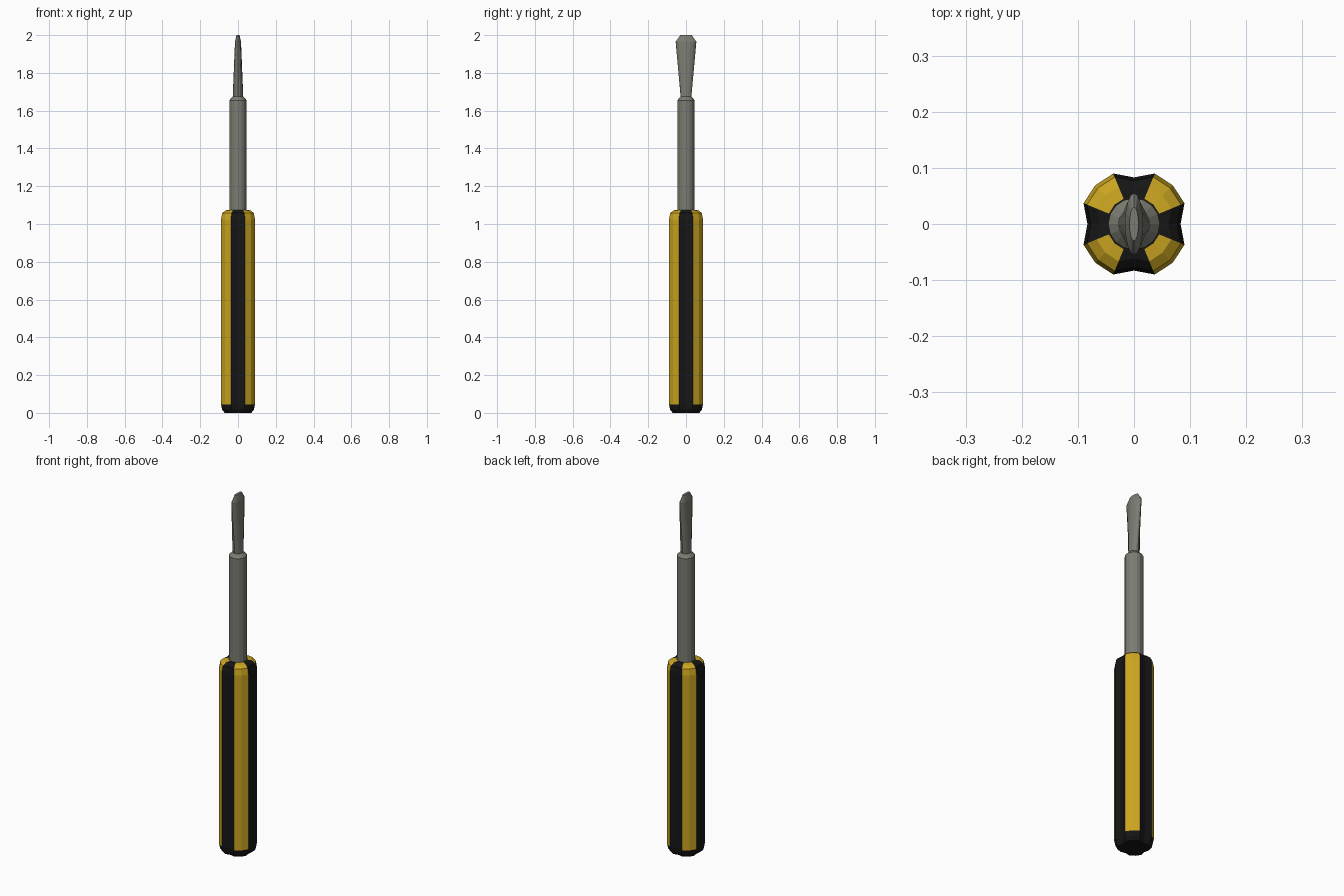
import bpy
import bmesh
from math import cos, sin, pi

if "Cube" in bpy.data.objects:
    bpy.data.objects.remove(bpy.data.objects["Cube"])


def material(name, color):
    m = bpy.data.materials.new(name)
    m.diffuse_color = color
    m.use_nodes = True
    m.node_tree.nodes["Principled BSDF"].inputs["Base Color"].default_value = m.diffuse_color
    return m


def loft(name, rings, mats=(), pick=None):
    """Skin a stack of equal-sized rings and cap both ends."""
    bm = bmesh.new()
    rows = [[bm.verts.new(p) for p in ring] for ring in rings]
    n = len(rows[0])
    for k in range(len(rows) - 1):
        for i in range(n):
            j = (i + 1) % n
            f = bm.faces.new((rows[k][i], rows[k][j], rows[k + 1][j], rows[k + 1][i]))
            if pick:
                f.material_index = pick(k, i)
    bm.faces.new(rows[0][::-1])
    bm.faces.new(rows[-1])
    bmesh.ops.recalc_face_normals(bm, faces=bm.faces[:])
    mesh = bpy.data.meshes.new(name)
    bm.to_mesh(mesh)
    bm.free()
    for m in mats:
        mesh.materials.append(m)
    obj = bpy.data.objects.new(name, mesh)
    bpy.context.collection.objects.link(obj)
    return obj


def ellipse(rx, ry, z, n=16):
    return [(rx * cos(2 * pi * i / n), ry * sin(2 * pi * i / n), z) for i in range(n)]


black = material("black_rubber", (0.008, 0.008, 0.008, 1))
yellow = material("yellow_plastic", (0.6, 0.38, 0.015, 1))
steel = material("steel", (0.2, 0.2, 0.17, 1))

# Handle: four yellow lobes separated by shallow black grooves
quarter = [(0.083, 0), (0.09, 0.037), (0.069, 0.069), (0.037, 0.09)]
section = []
for q in range(4):
    c, s = round(cos(q * pi / 2)), round(sin(q * pi / 2))
    section += [(c * x - s * y, s * x + c * y) for x, y in quarter]

profile = [(0.0, 0.78), (0.018, 0.94), (0.045, 1.0), (1.025, 1.0),
           (1.058, 0.93), (1.072, 0.74), (1.075, 0.5)]
loft("handle", [[(x * s, y * s, z) for x, y in section] for z, s in profile],
     (black, yellow), lambda k, i: int(k >= 2 and i % 4 in (1, 2)))

# Round shaft with chamfered end
loft("shaft", [ellipse(r, r, z) for r, z in
               ((0.046, 1.06), (0.046, 1.655), (0.028, 1.675))], (steel,))

# Flattened blade, widening in y while thinning in x
loft("blade", [ellipse(*ring) for ring in
               ((0.028, 0.028, 1.67), (0.016, 0.055, 1.965), (0.008, 0.03, 2.0))],
     (steel,))
